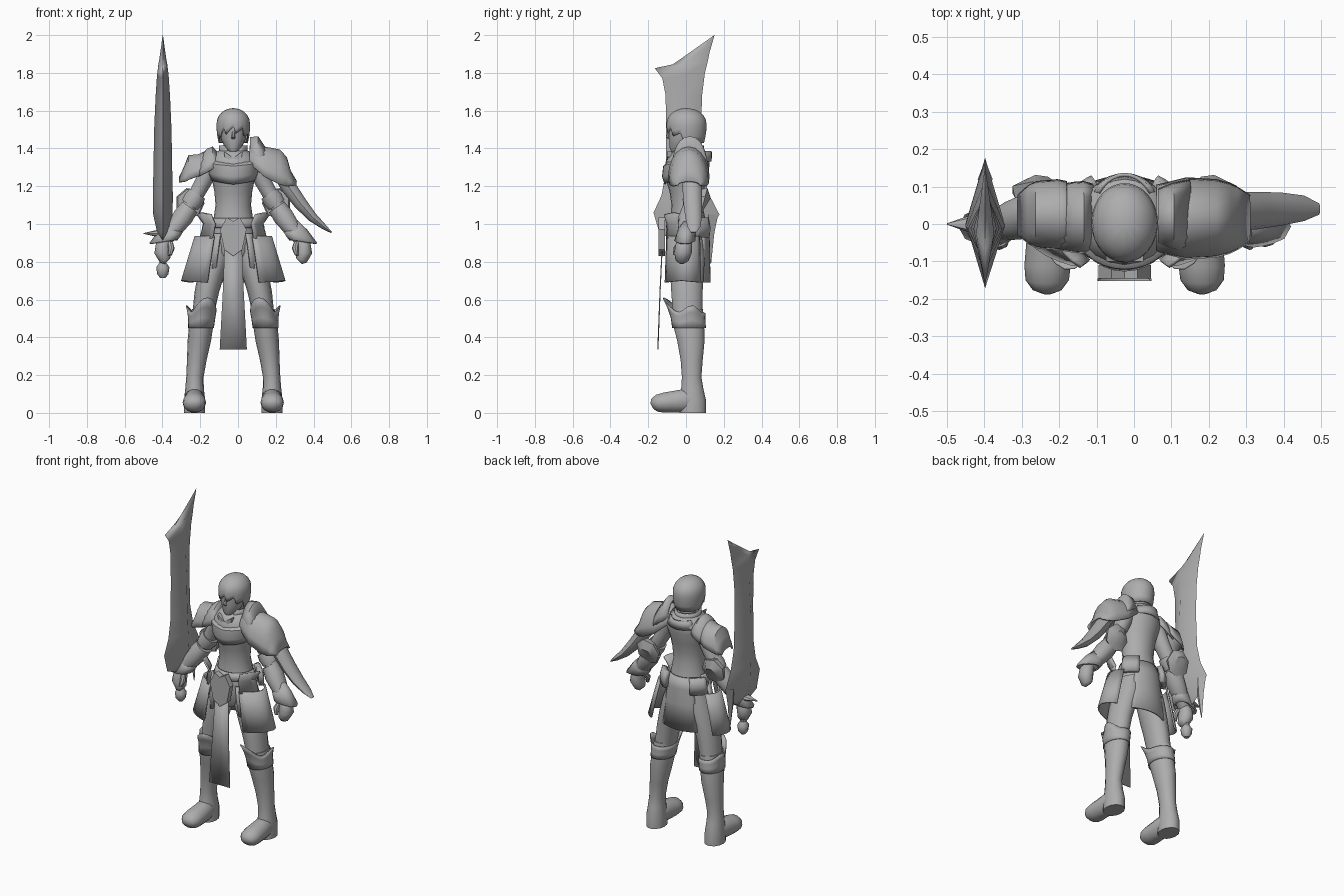
import bpy, bmesh
from math import sin, cos, pi, radians
from mathutils import Vector

C = -0.025                      # symmetry plane of the body
X, Y, Z = Vector((1, 0, 0)), Vector((0, 1, 0)), Vector((0, 0, 1))
MAT = bpy.data.materials.new("plain grey")
MAT.diffuse_color = (0.42, 0.42, 0.42, 1)


def build(name, verts, faces, thick=0, angle=40):
    bm = bmesh.new()
    vs = [bm.verts.new(v) for v in verts]
    for f in faces:
        bm.faces.new([vs[i] for i in f])
    bmesh.ops.remove_doubles(bm, verts=bm.verts, dist=1e-5)
    bmesh.ops.recalc_face_normals(bm, faces=bm.faces)
    me = bpy.data.meshes.new(name)
    bm.to_mesh(me)
    bm.free()
    me.materials.append(MAT)
    me.shade_smooth()
    me.set_sharp_from_angle(angle=radians(angle))
    ob = bpy.data.objects.new(name, me)
    bpy.context.collection.objects.link(ob)
    if thick:
        mod = ob.modifiers.new("thickness", 'SOLIDIFY')
        mod.thickness, mod.offset = thick, 0


def make(name, verts, faces, both=False, **kw):
    """Build a part, and its mirror image when both is set."""
    if not both:
        return build(name, verts, faces, **kw)
    build("right_" + name, verts, faces, **kw)
    build("left_" + name, [(2 * C - v[0], v[1], v[2]) for v in verts], faces, **kw)


def tube(name, rings, u=X, t=None, n=14, **kw):
    """Closed loft through elliptical rings (x, y, z, radius along u, other radius)."""
    verts, k = [], len(rings)
    for i, (x, y, z, a, b) in enumerate(rings):
        p0, p1 = rings[max(i - 1, 0)], rings[min(i + 1, k - 1)]
        d = t or (Vector(p1[:3]) - Vector(p0[:3])).normalized()
        v = d.cross(u).normalized()
        for j in range(n):
            w = 2 * pi * j / n
            verts.append(Vector((x, y, z)) + u * a * cos(w) + v * b * sin(w))
    faces = [(i * n + j, i * n + (j + 1) % n, (i + 1) * n + (j + 1) % n, (i + 1) * n + j)
             for i in range(k - 1) for j in range(n)]
    faces += [tuple(range(n))[::-1], tuple(range((k - 1) * n, k * n))]
    make(name, verts, faces, **kw)


def sheet(name, rows, thick=0.01, **kw):
    """Thin plate from rows of points."""
    m = len(rows[0])
    faces = [(i * m + j, i * m + j + 1, (i + 1) * m + j + 1, (i + 1) * m + j)
             for i in range(len(rows) - 1) for j in range(m - 1)]
    make(name, [p for r in rows for p in r], faces, thick=thick, **kw)


def wrap(name, rings, a0, a1, n=10, cx=C, **kw):
    """Plate bent round the body; angle 0 = front, 90 = right side. Ring: y, z, rx, ry, z drop at middle."""
    rows = []
    for y, z, rx, ry, drop in rings:
        row = []
        for j in range(n + 1):
            f = j / n
            a = radians(a0 + (a1 - a0) * f)
            row.append((cx - rx * sin(a), y - ry * cos(a), z - drop * (1 - abs(2 * f - 1))))
        rows.append(row)
    sheet(name, rows, **kw)


def arch(name, ribs, yc, n=10, **kw):
    """Shoulder plate arched front to back. Rib: x, top z, edge z, half depth."""
    sheet(name, [[(x, yc + h * sin(pi * (j / n - .5)), e + (z - e) * cos(pi * (j / n - .5)))
                  for j in range(n + 1)] for x, z, e, h in ribs], **kw)


def prism(name, outline, y0, y1, **kw):
    n = len(outline)
    verts = [(x, y, z) for y in (y0, y1) for x, z in outline]
    faces = [tuple(range(n)), tuple(range(n, 2 * n))]
    faces += [(j, (j + 1) % n, n + (j + 1) % n, n + j) for j in range(n)]
    make(name, verts, faces, **kw)


# head, nose, neck and hair with a jagged swept fringe
tube("face", [(C, -.05, 1.385, .022, .03), (C, -.03, 1.405, .045, .058), (C, -.005, 1.45, .066, .086),
              (C, 0, 1.5, .075, .094), (C, 0, 1.55, .075, .095), (C, 0, 1.59, .05, .06)], t=Z)
tube("nose", [(C, -.09, 1.49, .005, .006), (C, -.096, 1.46, .011, .012), (C, -.088, 1.45, .008, .008)], t=Z, n=6)
tube("neck", [(C, .015, 1.34, .05, .05), (C, .015, 1.45, .045, .045)], t=Z)
cols, hair = 40, []
for i in range(9):
    row = []
    for j in range(cols + 1):
        a = 2 * pi * j / cols
        front = max(0, cos(a))
        rim = 1.43 + .085 * front ** .5 - .012 * (j % 4) * (front > .1)
        z = 1.61 - (1.61 - rim) * (i / 8) ** 1.6
        s = max(0, 1 - ((z - 1.53) / (.08 if z > 1.53 else .2)) ** 2) ** .5
        row.append((C - .085 * s * sin(a), .003 - .102 * s * cos(a), z))
    hair.append(row)
sheet("hair", hair, thick=.008)

# torso with breastplate, collar and neck tie
tube("torso", [(C, .01, .80, .07, .075), (C, .01, .85, .115, .10), (C, .01, .95, .122, .105),
               (C, .01, 1.03, .104, .092), (C, .005, 1.10, .094, .082), (C, .003, 1.17, .10, .09),
               (C, 0, 1.23, .112, .105), (C, .005, 1.30, .133, .118), (C, .012, 1.345, .13, .114),
               (C, .02, 1.38, .095, .10), (C, .02, 1.40, .05, .05)], t=Z, n=20)
wrap("breastplate", [(0, 1.36, .105, .088, .03), (0, 1.325, .136, .118, .02), (0, 1.27, .129, .124, .02),
                     (0, 1.235, .115, .111, .025)], -85, 85, n=14, thick=.006)
wrap("collar", [(.015, 1.415, .072, .075, 0), (.015, 1.36, .068, .075, 0)], 25, 335, n=18)
wrap("nape_guard", [(.02, 1.385, .085, .112, 0), (.015, 1.33, .11, .116, 0)], 125, 235)
prism("neck_tie", [(C - .05, 1.385), (C, 1.35), (C + .05, 1.385), (C + .045, 1.355), (C, 1.325), (C - .045, 1.355)],
      -.10, -.075)

# belt, buckle, front cloth, skirt plates, back tail and hip pouches
wrap("belt", [(.01, 1.03, .11, .10, 0), (.01, .98, .127, .112, 0)], -105, 105, n=20)
prism("buckle", [(C + sx * x, z) for sx, pts in ((1, [(0, 1.015), (.035, 1.035), (.07, .97), (.048, .865), (0, .83)]),
                                               (-1, [(.048, .865), (.07, .97), (.035, 1.035)])) for x, z in pts],
      -.146, -.11)
sheet("front_cloth", [[(C - w, y, z), (C + w, y, z)] for w, y, z in
                      [(.045, -.125, .90), (.055, -.137, .65), (.072, -.149, .335)]], thick=.006)
wrap("side_skirt", [(.0, .935, .20, .115, 0), (0, .82, .235, .12, 0), (0, .69, .272, .125, -.01)],
     30, 128, both=True)
wrap("hip_plate", [(0, 1.05, .19, .145, -.01), (0, 1.0, .155, .125, 0), (0, .925, .175, .13, .01)],
     38, 85, n=5, both=True)
wrap("inner_skirt", [(.01, .95, .126, .115, 0), (.01, .86, .15, .122, 0), (.01, .77, .17, .115, .02)],
     32, 85, n=6, both=True)
wrap("back_tail", [(.01, 1.02, .112, .10, 0), (.01, .95, .128, .11, 0), (.01, .85, .142, .112, 0),
                   (.01, .69, .165, .115, 0)], 134, 226)
wrap("hip_pouch", [(.0, 1.03, .15, .125, 0), (0, .98, .165, .135, 0), (.0, .93, .165, .13, 0)],
     112, 150, n=5, thick=.03, both=True)

# legs, boots, flared knee cuffs and feet
tube("thigh", [(-.095, .01, .92, .06, .085), (-.115, .01, .82, .074, .092), (-.145, .005, .72, .07, .09),
               (-.165, .005, .64, .065, .085), (-.183, .008, .53, .058, .08)], t=Z, both=True)
tube("boot", [(-.184, .008, .55, .060, .084), (-.193, .012, .48, .065, .086), (-.205, .026, .38, .062, .074),
              (-.218, .03, .28, .052, .06), (-.228, .03, .19, .046, .053), (-.23, .033, .13, .049, .060),
              (-.23, .035, .07, .056, .072), (-.23, .035, .0, .056, .072)], t=Z, both=True)
cuff = []
for f in (0, .35, .7, 1):
    row = []
    for j in range(25):
        a = 2 * pi * j / 24
        peak, fin = max(0, cos(a + .25)) ** 3, max(0, cos(a - 1.75)) ** 10
        r = 1 + f * f * (.03 + .5 * peak + .33 * fin)
        row.append((-.196 + .01 * f - .066 * r * sin(a), .016 - .006 * f - .087 * r * cos(a),
                    .45 + f * (.08 + .08 * peak + .04 * fin)))
    cuff.append(row)
sheet("knee_cuff", cuff, thick=.005, both=True)
tube("foot", [(-.23, .07, .05, .04, .05), (-.23, .02, .068, .054, .067), (-.23, -.05, .06, .058, .06),
              (-.231, -.11, .055, .062, .055), (-.232, -.15, .05, .058, .048),
              (-.232, -.172, .043, .042, .034), (-.232, -.182, .038, .018, .015)], both=True, angle=60)

# arms, bands, elbow pads, gauntlets and fists
tube("upper_arm", [(-.13, .025, 1.34, .06, .05), (-.18, .035, 1.23, .05, .045), (-.235, .04, 1.13, .044, .04),
                   (-.275, .03, 1.07, .04, .04)], u=Y, both=True)
tube("elbow_band", [(-.215, .038, 1.16, .052, .05), (-.235, .038, 1.13, .056, .056),
                    (-.255, .036, 1.10, .05, .05)], u=Y, both=True)
tube("forearm", [(-.255, .03, 1.09, .05, .05), (-.29, .02, 1.04, .06, .056), (-.33, .01, .985, .053, .048),
                 (-.385, -.01, .91, .036, .034)], u=Y, both=True)
tube("elbow_pad", [(-.255, .07, 1.11, .07, .075), (-.255, .092, 1.11, .078, .085), (-.255, .108, 1.10, .04, .045)],
     n=7, both=True)
bell = []
for f in (0, .5, 1):
    row = []
    for j in range(17):
        a = 2 * pi * j / 16
        out = max(0, cos(a)) ** 4          # pointed on the outer side
        r = .048 + f * (.016 + .045 * out)
        c = Vector((-.325 - .045 * f, .008 - .015 * f, .985 - .075 * f))
        row.append(c + Vector((-.78 - .1 * f, 0, .62 - .75 * f)) * r * cos(a) * (1 if cos(a) > 0 else .8)
                   + Y * r * .8 * sin(a))
    bell.append(row)
sheet("gauntlet_cuff", bell, both=True)
tube("fist", [(-.375, -.01, .925, .032, .028), (-.395, -.012, .89, .044, .04), (-.40, -.015, .85, .047, .043),
              (-.385, -.02, .81, .036, .032), (-.375, -.022, .80, .02, .018)], u=Y, n=12, both=True, angle=60)
tube("thumb", [(-.36, -.03, .90, .016, .016), (-.352, -.05, .87, .017, .017), (-.36, -.06, .835, .01, .01)],
     n=8, both=True)
tube("gauntlet_spike", [(-.36, 0, .95, .04, .03), (-.43, 0, .95, .026, .018), (-.50, 0, .95, .002, .002)], u=Y, n=8)

# large left shoulder guard with collar spike and long blade
arch("left_shoulder_guard", [(.06, 1.41, 1.32, .085), (.14, 1.405, 1.25, .105), (.22, 1.39, 1.21, .10),
                             (.255, 1.35, 1.20, .09), (.275, 1.28, 1.20, .08), (.307, 1.225, 1.205, .06)], .015)
arch("left_shoulder_collar", [(.065, 1.455, 1.35, .07), (.105, 1.46, 1.33, .085), (.15, 1.39, 1.29, .095)], .02)
tube("left_arm_blade", [(.20, .03, 1.30, .05, .035), (.265, .033, 1.20, .052, .043), (.33, .036, 1.11, .05, .037),
                        (.395, .04, 1.035, .044, .027), (.455, .042, .985, .034, .015), (.495, .04, .955, .015, .004)],
     u=Y, n=10)

# layered right shoulder guard
arch("right_shoulder_inner", [(-.11, 1.375, 1.31, .085), (-.135, 1.405, 1.29, .092), (-.16, 1.395, 1.275, .09),
                              (-.21, 1.345, 1.25, .082)], .018)
arch("right_shoulder_outer", [(-.18, 1.38, 1.28, .085), (-.205, 1.365, 1.255, .09), (-.26, 1.36, 1.235, .085),
                              (-.28, 1.305, 1.225, .075), (-.308, 1.245, 1.22, .05)], .025)

# sword: diamond section blade, rear spike, grip and pommel
SX = -.398
blade = [(-.02, .90, .03, .90, .008), (-.14, .95, .12, .96, .03), (-.172, 1.06, .177, 1.05, .052),
         (-.13, 1.15, .12, 1.16, .053), (-.108, 1.27, .09, 1.28, .05), (-.105, 1.5, .08, 1.5, .046),
         (-.108, 1.68, .085, 1.68, .038), (-.125, 1.77, .10, 1.80, .031), (-.165, 1.825, .115, 1.86, .024),
         (-.07, 1.845, .125, 1.91, .018), (.03, 1.915, .137, 1.95, .01), (.15, 2.0, .151, 2.0, .001)]
bv = []
for yf, zf, yb, zb, t in blade:
    ym, zm = (yf + yb) / 2, (zf + zb) / 2
    bv += [(SX, yf, zf), (SX + t, ym, zm), (SX, yb, zb), (SX - t, ym, zm)]
bf = [(i * 4 + j, i * 4 + (j + 1) % 4, i * 4 + 4 + (j + 1) % 4, i * 4 + 4 + j)
      for i in range(len(blade) - 1) for j in range(4)]
make("sword_blade", bv, bf + [(0, 1, 2, 3), (len(bv) - 4, len(bv) - 3, len(bv) - 2, len(bv) - 1)], angle=75)
tube("sword_rear_spike", [(SX, .12, 1.05, .02, .05), (SX, .12, .95, .014, .03), (SX, .13, .79, .002, .003)], n=4)
tube("sword_grip", [(SX, -.005, .75, .018, .018), (SX, -.005, .97, .018, .018)], t=Z, n=8)
tube("sword_pommel", [(SX, -.005, .715, .015, .015), (SX, -.005, .735, .03, .03), (SX, -.005, .77, .035, .035),
                      (SX, -.005, .795, .018, .018)], t=Z, n=8)
